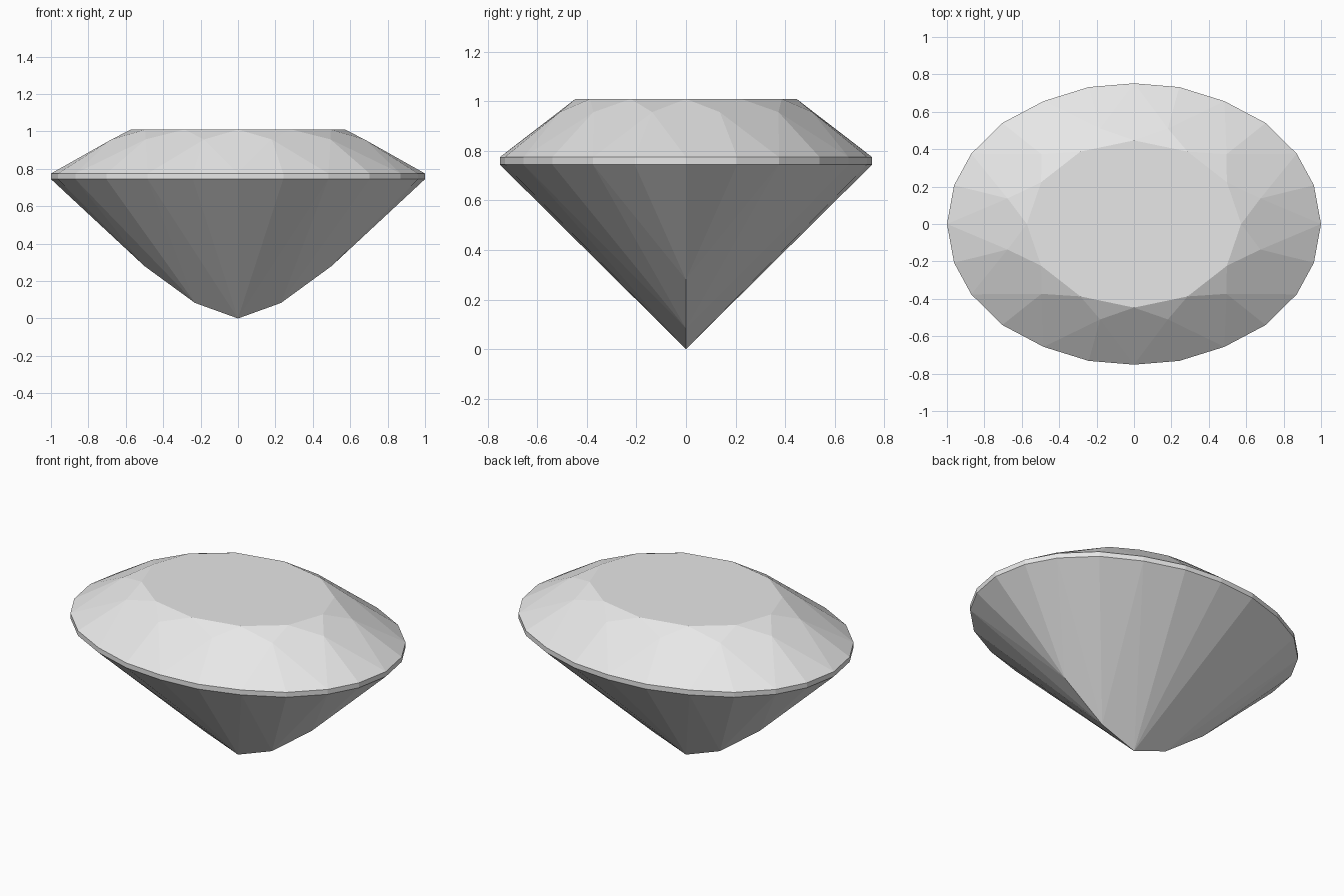
import bpy, bmesh, math

if "Cube" in bpy.data.objects:
    bpy.data.objects.remove(bpy.data.objects["Cube"], do_unlink=True)

# Single stone colour
stone = bpy.data.materials.new("pale grey stone")
stone.use_nodes = True
stone.diffuse_color = (0.8, 0.8, 0.8, 1)
stone.node_tree.nodes["Principled BSDF"].inputs["Base Color"].default_value = (0.8, 0.8, 0.8, 1)


def ellipse(a, b, z, count, offset=0.0):
    step = 2 * math.pi / count
    return [(a * math.cos((i + offset) * step), b * math.sin((i + offset) * step), z)
            for i in range(count)]


def mirrored_ring(quarter, z):
    """Closed outline from one quarter that runs from the +x tip to the +y tip."""
    half = quarter + [(-x, y) for x, y in quarter[-2::-1]]
    full = half + [(x, -y) for x, y in half[-2:0:-1]]
    return [(x, y, z) for x, y in full]


def finish(name, bm):
    bmesh.ops.recalc_face_normals(bm, faces=bm.faces[:])
    mesh = bpy.data.meshes.new(name)
    bm.to_mesh(mesh)
    bm.free()
    mesh.materials.append(stone)
    bpy.context.collection.objects.link(bpy.data.objects.new(name, mesh))


outline = [(1, 0), (0.962, 0.207), (0.87, 0.376), (0.704, 0.54),
           (0.483, 0.657), (0.242, 0.732), (0, 0.752)]
GIRDLE_LOW, GIRDLE_HIGH, TOP = 0.745, 0.775, 1.01
N = 12

# Crown and girdle: table, star facets, kites and upper girdle facets
bm = bmesh.new()
table, star, high, low = [
    [bm.verts.new(p) for p in ring] for ring in (
        ellipse(0.573, 0.447, TOP, N),
        ellipse(0.7, 0.528, 0.957, N, 0.5),
        mirrored_ring(outline, GIRDLE_HIGH),
        mirrored_ring(outline, GIRDLE_LOW))]
bm.faces.new(table)
for i in range(N):
    j = (i + 1) % N
    g0, g1, g2 = high[2 * i], high[2 * i + 1], high[2 * j]
    bm.faces.new((table[i], star[i], table[j]))
    bm.faces.new((table[i], star[i - 1], g0, star[i]))
    bm.faces.new((star[i], g0, g1))
    bm.faces.new((star[i], g1, g2))
for i in range(2 * N):
    bm.faces.new((low[i - 1], low[i], high[i], high[i - 1]))
finish("crown_and_girdle", bm)

# Pavilion: facets stretched from the girdle to a keel along x
bm = bmesh.new()
rim = [bm.verts.new(p) for p in mirrored_ring(outline, GIRDLE_LOW)]
keel = [(0, 0), (0.23, 0.083), (0.5, 0.28)]
for side in (1, -1):
    points = [bm.verts.new((side * x, 0, z)) for x, z in keel]
    for end in (1, -1):
        # Walk from the y tip to the x tip, two facets for each keel point
        tip = 6 if end > 0 else 18
        walk = [rim[(tip - side * end * k) % 24] for k in range(7)]
        for k in range(6):
            bm.faces.new((points[k // 2], walk[k], walk[k + 1]))
        for k in (1, 2):
            bm.faces.new((points[k - 1], points[k], walk[2 * k]))
bmesh.ops.remove_doubles(bm, verts=bm.verts[:], dist=0.0001)
finish("pavilion", bm)
